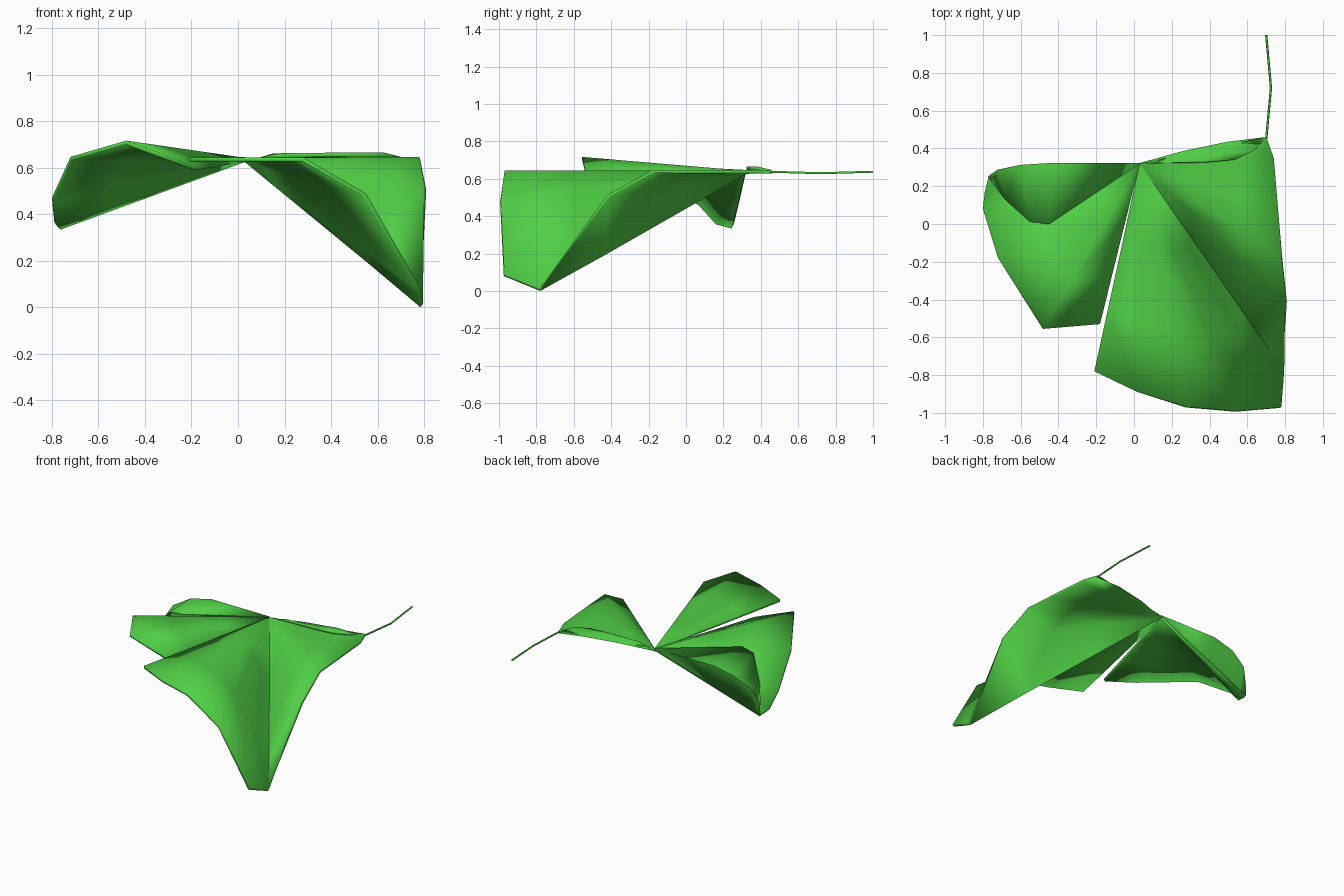
import bpy, bmesh
from mathutils import Vector

if "Cube" in bpy.data.objects:
    bpy.data.objects.remove(bpy.data.objects["Cube"])

green = bpy.data.materials.new("leaf_green")
green.diffuse_color = (0.08, 0.62, 0.06, 1)
green.use_nodes = True
green.node_tree.nodes["Principled BSDF"].inputs["Base Color"].default_value = green.diffuse_color

HUB = Vector((0.03, 0.32, 0.643))


def finish(ob, angle=1.0):
    ob.data.materials.append(green)
    bpy.ops.object.select_all(action='DESELECT')
    ob.select_set(True)
    bpy.context.view_layer.objects.active = ob
    bpy.ops.object.shade_smooth_by_angle(angle=angle)


def sheet(name, rows, thickness=0.018, offset=-1):
    """Skin a grid of rows and give it a little thickness."""
    bm = bmesh.new()
    grid = [[bm.verts.new(p) for p in row] for row in rows]
    for r0, r1 in zip(grid, grid[1:]):
        for i in range(len(r0) - 1):
            bm.faces.new((r0[i], r0[i + 1], r1[i + 1], r1[i]))
    bmesh.ops.remove_doubles(bm, verts=bm.verts, dist=1e-4)
    bm.normal_update()
    if sum(f.normal.z * f.calc_area() for f in bm.faces) < 0:
        bmesh.ops.reverse_faces(bm, faces=bm.faces)
    me = bpy.data.meshes.new(name)
    bm.to_mesh(me)
    bm.free()
    ob = bpy.data.objects.new(name, me)
    bpy.context.collection.objects.link(ob)
    mod = ob.modifiers.new("thickness", 'SOLIDIFY')
    mod.thickness = thickness
    mod.offset = offset
    finish(ob)
    return ob


def fan(name, edge):
    """Straight veins running from the hub to the outer edge."""
    edge = [Vector(p) for p in edge]
    sheet(name, [[HUB.lerp(p, t) for p in edge] for t in (0, 0.35, 0.7, 1)])


# large drooping lobe, from its free edge round the tip to the stem
fan("right_lobe", [
    (-0.21, -0.78, 0.645), (0.02, -0.89, 0.645), (0.28, -0.97, 0.645),
    (0.55, -0.99, 0.49), (0.78, -0.97, 0.09), (0.795, -0.78, 0.015),
    (0.80, -0.42, 0.515), (0.78, -0.18, 0.647), (0.765, 0.05, 0.647),
    (0.74, 0.35, 0.647), (0.70, 0.46, 0.647), (0.63, 0.385, 0.647),
    (0.53, 0.34, 0.647), (0.38, 0.325, 0.647)])

# smaller lobe bending down to the left
fan("left_lobe", [
    (-0.18, -0.53, 0.605), (-0.48, -0.555, 0.717), (-0.72, -0.18, 0.647),
    (-0.80, 0.08, 0.47), (-0.79, 0.17, 0.37), (-0.77, 0.25, 0.35)])

# back of the left lobe, rising from the tip and curling over the top
tip = Vector((-0.77, 0.25, 0.35))
sheet("curled_flap", [
    [HUB, HUB.lerp(tip, 0.55), HUB.lerp(tip, 0.75), HUB.lerp(tip, 0.93), tip],
    [HUB, (-0.44, 0.32, 0.645), (-0.60, 0.31, 0.61), (-0.72, 0.285, 0.54), (-0.77, 0.25, 0.42)],
    [HUB, (-0.45, 0.0, 0.66), (-0.55, 0.01, 0.645), (-0.68, 0.13, 0.525), (-0.75, 0.22, 0.405)]],
    thickness=0.008, offset=0)

# thin stem
cu = bpy.data.curves.new("stem", 'CURVE')
cu.dimensions = '3D'
cu.bevel_depth = 0.006
cu.bevel_resolution = 1
cu.use_fill_caps = True
sp = cu.splines.new('POLY')
path = [(0.70, 0.45, 0.638), (0.725, 0.72, 0.63), (0.70, 1.0, 0.638)]
sp.points.add(len(path) - 1)
for pt, co in zip(sp.points, path):
    pt.co = (*co, 1)
stem = bpy.data.objects.new("stem", cu)
bpy.context.collection.objects.link(stem)
stem.data.materials.append(green)
